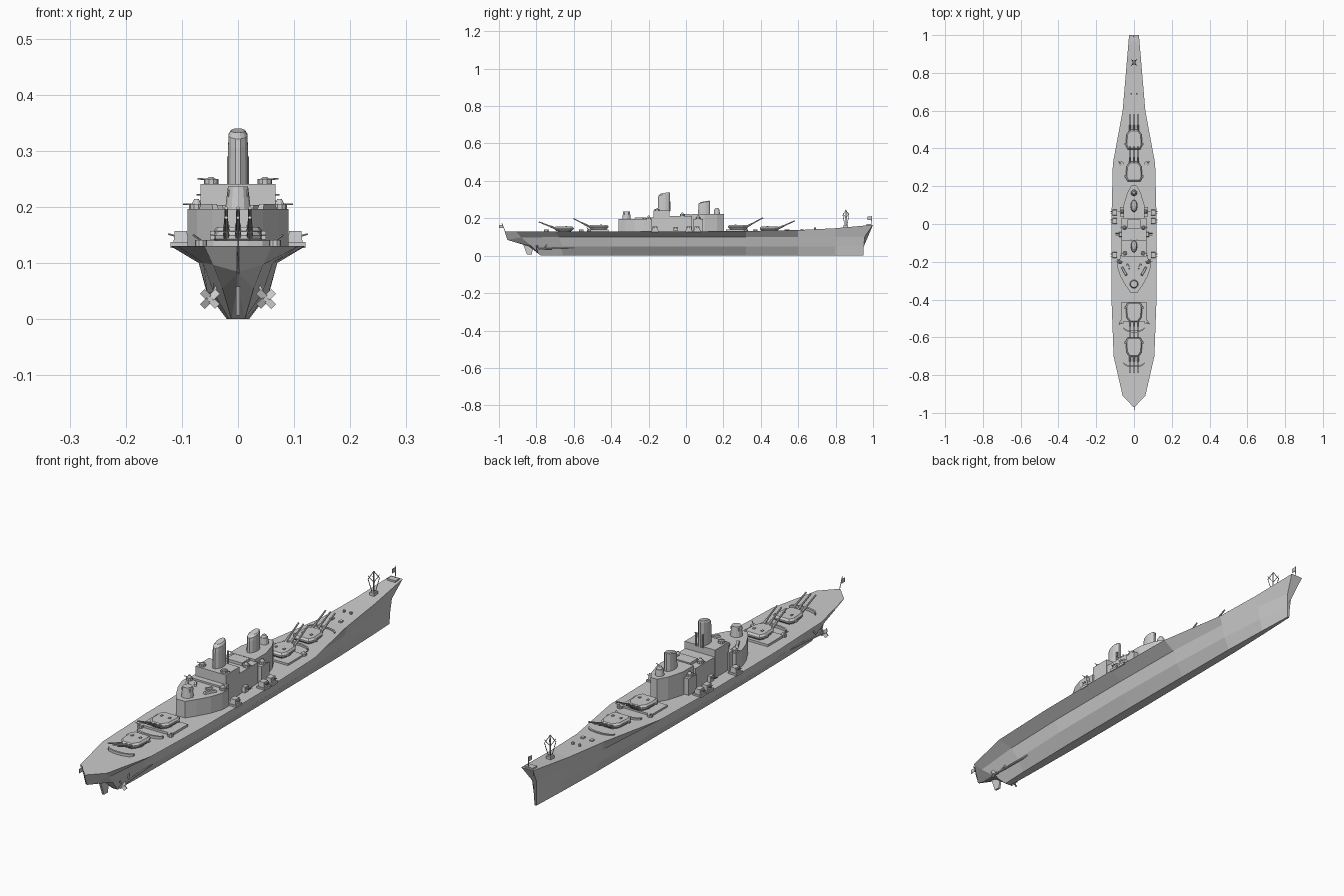
import bpy, bmesh, math
from mathutils import Vector


def finish(name, bm):
    bmesh.ops.remove_doubles(bm, verts=bm.verts, dist=1e-5)
    bmesh.ops.recalc_face_normals(bm, faces=bm.faces)
    me = bpy.data.meshes.new(name)
    bm.to_mesh(me)
    bm.free()
    ob = bpy.data.objects.new(name, me)
    bpy.context.collection.objects.link(ob)
    return ob


def loft(name, rings):
    """Skin closed rings of equal length and cap both ends."""
    bm = bmesh.new()
    vs = [[bm.verts.new(p) for p in r] for r in rings]
    n = len(vs[0])
    for a, b in zip(vs, vs[1:]):
        for i in range(n):
            bm.faces.new((a[i], a[(i + 1) % n], b[(i + 1) % n], b[i]))
    bm.faces.new(vs[0])
    bm.faces.new(vs[-1])
    return finish(name, bm)


def both(half):
    """Mirror a half outline across x = 0."""
    return half + [(-x, y) for x, y in reversed(half)]


def prism(name, pts, z0, z1, taper=1.0):
    cx = sum(p[0] for p in pts) / len(pts)
    cy = sum(p[1] for p in pts) / len(pts)
    top = [(cx + (x - cx) * taper, cy + (y - cy) * taper, z1) for x, y in pts]
    return loft(name, [[(x, y, z0) for x, y in pts], top])


def box(name, x, y, z0, w, d, h, rot=0.0, taper=1.0):
    c, s = math.cos(rot), math.sin(rot)
    pts = [(x + u * w / 2 * c - v * d / 2 * s, y + u * w / 2 * s + v * d / 2 * c)
           for u, v in ((-1, -1), (1, -1), (1, 1), (-1, 1))]
    return prism(name, pts, z0, z0 + h, taper)


def rod(name, a, b, r, r2=None, n=8):
    a, b = Vector(a), Vector(b)
    q = (b - a).to_track_quat('Z', 'Y')
    circ = [Vector((math.cos(2 * math.pi * i / n), math.sin(2 * math.pi * i / n), 0)) for i in range(n)]
    return loft(name, [[a + q @ (c * r) for c in circ], [b + q @ (c * (r2 or r)) for c in circ]])


# Hull: half sections listed deck edge, knuckle, bilge, keel
stations = [
    [(.026, 1.0, .165), (.010, .955, .10), (.006, .95, .048), (.004, .948, 0)],
    [(.043, .8, .147), (.033, .8, .10), (.022, .8, .048), (.010, .8, 0)],
    [(.060, .6, .137), (.050, .6, .10), (.037, .6, .048), (.016, .6, 0)],
    [(.112, .32, .132), (.066, .32, .10), (.050, .32, .048), (.018, .32, 0)],
    [(.120, 0, .130), (.070, 0, .10), (.056, 0, .048), (.020, 0, 0)],
    [(.119, -.40, .130), (.070, -.40, .10), (.055, -.40, .048), (.020, -.40, 0)],
    [(.108, -.70, .130), (.062, -.68, .10), (.044, -.66, .048), (.016, -.66, 0)],
    [(.060, -.91, .130), (.045, -.88, .097), (.028, -.83, .055), (.012, -.775, 0)],
    [(.002, -.97, .130), (.002, -.955, .085), (.002, -.94, .08), (.002, -.84, .05)],
]
loft("hull", [s + [(-x, y, z) for x, y, z in reversed(s)] for s in stations])

# Rudder, propeller shafts, propellers
loft("rudder", [[(-.004, -.85, .006), (.004, -.85, .006), (.004, -.825, .006), (-.004, -.825, .006)],
                [(-.004, -.87, .058), (.004, -.87, .058), (.004, -.815, .058), (-.004, -.815, .058)]])
for s in (-1, 1):
    x = s * .05
    rod("propeller_shaft", (x, -.80, .036), (s * .04, -.6, .042), .004)
    rod("shaft_strut", (x, -.76, .036), (s * .035, -.74, .065), .003, n=4)
    for k in range(4):
        a = math.pi / 4 + k * math.pi / 2
        u = Vector((math.cos(a), 0, math.sin(a)))
        v = Vector((-math.sin(a), .5, math.cos(a))) * .006
        t = Vector((0, .002, 0))
        c = Vector((x, -.797, .036))
        loft("propeller_blade", [[c + u * .003 - v - t, c + u * .003 + v - t, c + u * .003 + v + t, c + u * .003 - v + t],
                                 [c + u * .019 - v - t, c + u * .019 + v - t, c + u * .019 + v + t, c + u * .019 - v + t]])


# Main triple-gun turrets
def turret(y, z, f, rise):
    half = [(.022, .055), (.040, .030), (.044, -.030), (.034, -.050)]
    plan = both([(hx, y + f * hy) for hx, hy in half])
    cy = sum(p[1] for p in plan) / 8
    ring = lambda k, zz: [(px * k, cy + (py - cy) * k, zz) for px, py in plan]
    loft("turret", [ring(.80, z), ring(1, z + .010), ring(1, z + .016), ring(.86, z + .023)])
    rod("turret_barbette", (0, y, .125), (0, y, z + .002), .034, n=16)
    for s in (-1, 1):
        box("turret_rangefinder", s * .044, y - f * .022, z + .009, .012, .012, .007)
        box("turret_hatch", s * .018, y - f * .01, z + .022, .008, .010, .004)
    for x in (-.021, 0, .021):
        a = Vector((x, y + f * .045, z + .012))
        b = Vector((x, y + f * .137, z + .012 + rise))
        rod("gun_barrel", a, b, .0042, .003)
        rod("gun_sleeve", a, a.lerp(b, .35), .0058, .005)
    # Curved breakwater below the muzzles
    arc = [(.056 * math.sin(t), y + f * (.085 + .02 * math.cos(t))) for t in (-1.5, -.9, -.3, .3, .9, 1.5)]
    loft("breakwater", [[(px, py - .004, .129), (px, py + .004, .129), (px, py + .004, .140), (px, py - .004, .140)]
                        for px, py in arc])


turret(.445, .133, 1, .042)
turret(.275, .141, 1, .050)
turret(-.465, .141, -1, .045)
turret(-.65, .133, -1, .036)
for y in (.265, -.465):
    box("turret_platform", 0, y, .128, .14, .10, .011)
    for s in (-1, 1):
        rod("deck_gun_tub", (s * .066, y + math.copysign(.055, y), .129), (s * .066, y + math.copysign(.055, y), .141), .011, n=10)
        rod("deck_gun", (s * .066, y + math.copysign(.055, y), .140), (s * .08, y + math.copysign(.065, y), .150), .002, n=5)

# Aft deckhouse with director and boats
aft = both([(.09, -.185), (.09, -.225), (.073, -.275), (.045, -.325), (.02, -.362)])
prism("aft_house", aft, .128, .196)
rod("aft_director", (0, -.318, .195), (0, -.318, .236), .023, .018, 12)
box("aft_director_head", 0, -.318, .218, .036, .022, .012)
for s in (-1, 1):
    box("boat", s * .052, -.25, .195, .012, .052, .010, s * -.5, .8)
    box("boat_small", s * .03, -.225, .195, .009, .03, .008, s * -.5, .8)

# Midship blocks and forward house
box("midship_block", 0, -.13, .128, .134, .085, .113)
box("midship_step", 0, -.18, .128, .15, .03, .075)
box("centre_house", 0, -.03, .128, .13, .125, .085)
box("centre_lobby", 0, .0, .21, .07, .05, .014)
prism("forward_house", both([(.055, .03), (.055, .10), (.036, .165), (.014, .203)]), .128, .222)
box("bridge_wing", 0, .065, .128, .15, .05, .068)
rod("forward_director", (0, .165, .22), (0, .165, .247), .017, .014, 12)
rod("forward_director_cap", (0, .165, .246), (0, .165, .256), .012, .007, 12)


# Funnels: rounded plan, curved sloping cap
def funnel(y, z0, z1, rx, ry):
    def ring(k, z, tilt, shift=0):
        return [(rx * k * math.cos(a), y + shift + ry * k * math.sin(a), z + tilt * math.sin(a))
                for a in (2 * math.pi * (i + .5) / 12 for i in range(12))]
    h = z1 - z0
    loft("funnel", [ring(1.05, z0 - .004, 0), ring(1, z0 + h * .72, .008), ring(.97, z0 + h * .88, .007, .001),
                    ring(.72, z1 - .004, .004, .006)])


funnel(-.118, .24, .34, .018, .033)
funnel(.097, .22, .295, .018, .032)
for s in (-1, 1):
    rod("funnel_pipe", (s * .016, -.085, .238), (s * .016, -.085, .29), .004, n=6)


# Secondary twin mounts, pointing outboard
def mount(x, y, z, size, out):
    s = 1 if x > 0 else -1
    box("side_mount", x, y, z, size, size * 1.2, size * .8, 0, .85)
    box("side_mount_base", x, y, z - .006, size * .8, size, .008)
    for d in (-.22, .22):
        rod("side_gun", (x + s * size * .3, y + d * size, z + size * .45),
            (x + s * out, y + d * size, z + size * .6), .0018, n=6)


for s in (-1, 1):
    for y in (-.165, .015, .06):
        box("sponson", s * .102, y, .127, .036, .038, .010)
        mount(s * .102, y, .136, .026, .022)
    mount(s * .068, -.055, .137, .022, .03)
    for x, y, z in ((.062, .065, .196), (.05, -.02, .213), (.048, -.155, .241), (.074, -.20, .196)):
        rod("gun_tub", (s * x, y, z - .004), (s * x, y, z + .009), .013, n=10)
        rod("gun_dome", (s * x, y, z + .008), (s * x, y, z + .018 if z < .23 else z + .012), .009, .004, 10)
        rod("light_gun", (s * x, y, z + .008), (s * (x + .024), y, z + .009), .0015, n=5)

# Deck lockers and winches on the foredeck
for s in (-1, 1):
    box("deck_locker", s * .02, .62, .135, .012, .016, .008)
    rod("capstan", (s * .015, .69, .138), (s * .015, .69, .15), .005, n=8)

# Foredeck aerial frame
box("aerial_base", 0, .855, .148, .02, .024, .016)
for sx in (-1, 1):
    for sy in (-1, 1):
        rod("aerial_leg", (sx * .004, .855 + sy * .005, .162), (sx * .014, .855 + sy * .016, .215), .0015, n=5)
        rod("aerial_brace", (sx * .014, .855 + sy * .016, .215), (0, .855, .245), .0015, n=5)
        rod("aerial_strut", (sx * .014, .855 + sy * .016, .228), (0, .855, .20), .0013, n=5)
rod("aerial_pole", (0, .855, .16), (0, .855, .245), .002, n=5)

# Bow and stern flags
box("bow_block", 0, .978, .160, .036, .026, .009)
rod("bow_flagpole", (0, .99, .165), (0, .994, .213), .0015, n=5)
box("bow_flag", 0, .982, .192, .002, .024, .017)
rod("stern_flagpole", (0, -.965, .125), (0, -.985, .175), .0015, n=5)
box("stern_flag", 0, -.989, .148, .002, .022, .016)
